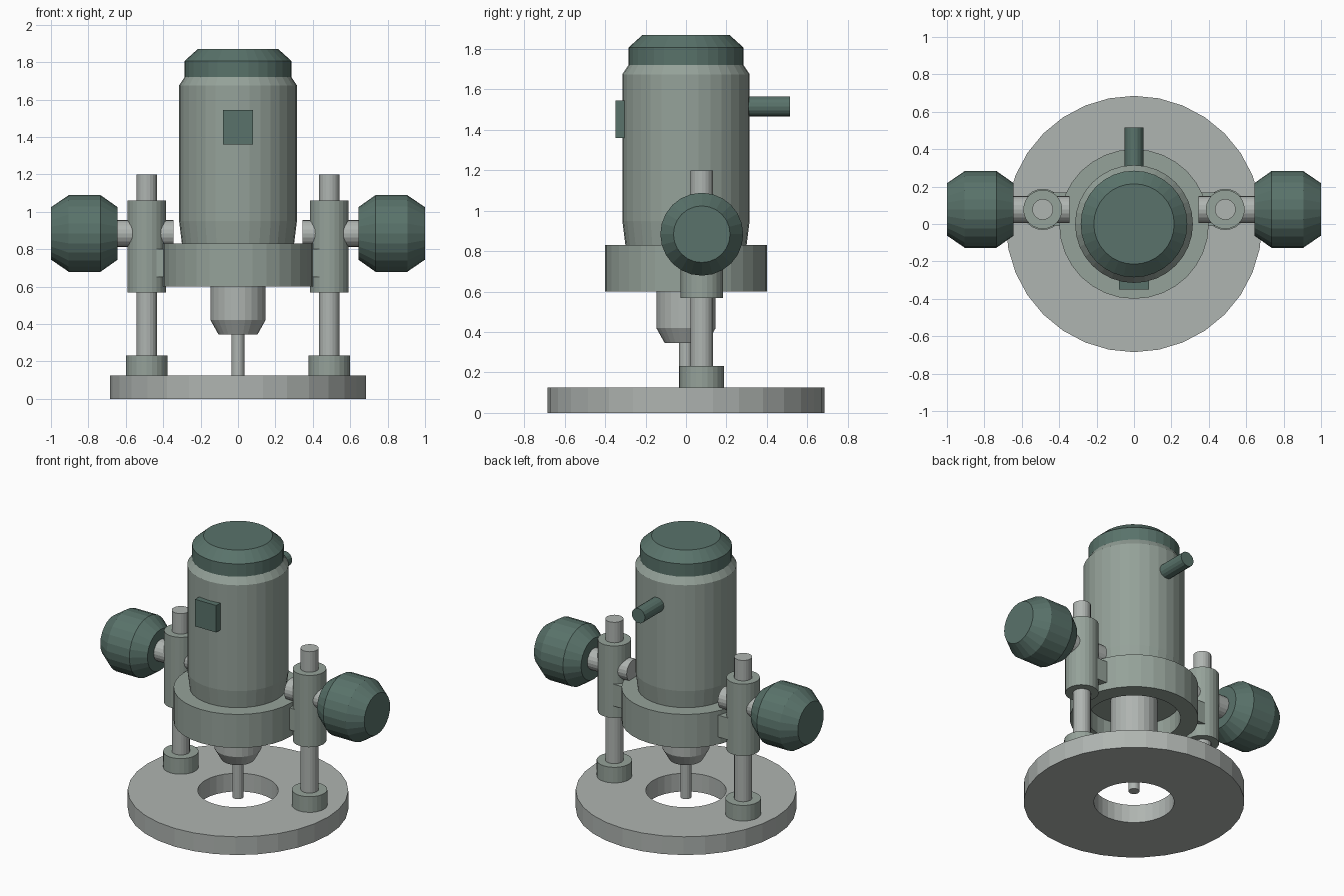
import bpy, bmesh
from math import pi, cos, sin
from mathutils import Matrix

if "Cube" in bpy.data.objects:
    bpy.data.objects.remove(bpy.data.objects["Cube"])


def colour(name, rgb):
    m = bpy.data.materials.new(name)
    m.diffuse_color = (*rgb, 1)
    m.use_nodes = True
    m.node_tree.nodes["Principled BSDF"].inputs["Base Color"].default_value = m.diffuse_color
    return m


SAGE = colour("sage_casting", (0.30, 0.36, 0.32))
DARK = colour("dark_green", (0.10, 0.17, 0.145))
STEEL = colour("pale_metal", (0.43, 0.46, 0.44))


def finish(name, bm, mat, matrix=Matrix()):
    bmesh.ops.transform(bm, matrix=matrix, verts=bm.verts)
    bmesh.ops.recalc_face_normals(bm, faces=bm.faces)
    me = bpy.data.meshes.new(name)
    bm.to_mesh(me)
    bm.free()
    me.materials.append(mat)
    ob = bpy.data.objects.new(name, me)
    bpy.context.collection.objects.link(ob)
    return ob


def lathe(name, profile, mat, sides=32, matrix=Matrix(), ring=False):
    """Revolve (radius, height) points; ring=True joins the profile into a loop."""
    bm = bmesh.new()
    loops = [[bm.verts.new((r * cos(2 * pi * i / sides), r * sin(2 * pi * i / sides), z))
              for i in range(sides)] for r, z in profile]
    pairs = list(zip(loops, loops[1:]))
    if ring:
        pairs.append((loops[-1], loops[0]))
    else:
        bm.faces.new(loops[0])
        bm.faces.new(loops[-1])
    for a, b in pairs:
        for i in range(sides):
            j = (i + 1) % sides
            bm.faces.new((a[i], a[j], b[j], b[i]))
    return finish(name, bm, mat, matrix)


def box(name, lo, hi, mat):
    bm = bmesh.new()
    bmesh.ops.create_cube(bm, size=1)
    size = [h - l for l, h in zip(lo, hi)]
    mid = [(h + l) / 2 for l, h in zip(lo, hi)]
    return finish(name, bm, mat, Matrix.Translation(mid) @ Matrix.Diagonal((*size, 1)))


# Base plate with round opening
lathe("base_plate", [(0.25, 0), (0.685, 0), (0.685, 0.125), (0.25, 0.125)], STEEL, ring=True)

# Motor, clamp ring, cap
lathe("motor_body", [(0.285, 0.72), (0.30, 0.83), (0.315, 0.95), (0.315, 1.675), (0.285, 1.72)], SAGE)
lathe("clamp_ring", [(0.29, 0.60), (0.40, 0.60), (0.40, 0.83), (0.29, 0.83)], SAGE, ring=True)
lathe("motor_cap", [(0.285, 1.72), (0.285, 1.807), (0.215, 1.87)], DARK)

# Collet and cutting bit
lathe("collet", [(0.105, 0.345), (0.147, 0.42), (0.147, 0.73)], STEEL, 24)
lathe("cutting_bit", [(0.035, 0.08), (0.035, 0.36)], STEEL, 16)

# Switch and cable stub
box("switch", (-0.08, -0.35, 1.36), (0.08, -0.29, 1.545), DARK)
lathe("cable_stub", [(0.05, 0.29), (0.05, 0.515)], DARK, 16,
      Matrix.Translation((0, 0, 1.516)) @ Matrix.Rotation(-pi / 2, 4, 'X'))

# Plunge columns and handles on both sides
PX, PY = 0.488, 0.078
for side, s in (("right", 1), ("left", -1)):
    at = Matrix.Translation((s * PX, PY, 0))
    lathe(side + "_column", [(0.056, 0.12), (0.056, 1.20)], STEEL, 20, at)
    lathe(side + "_column_foot", [(0.11, 0.12), (0.11, 0.232)], SAGE, 24, at)
    lathe(side + "_sleeve", [(0.104, 0.568), (0.104, 1.06)], SAGE, 24, at)
    x0, x1 = sorted((s * 0.34, s * PX))
    box(side + "_bracket", (x0, PY - 0.09, 0.65), (x1, PY + 0.09, 0.80), SAGE)
    out = Matrix.Translation((0, PY, 0.884)) @ Matrix.Rotation(s * pi / 2, 4, 'Y')
    lathe(side + "_handle_rod", [(0.072, 0.345), (0.072, 0.66)], STEEL, 20, out)
    lathe(side + "_knob", [(0.14, 0.643), (0.205, 0.735), (0.205, 0.905), (0.14, 1.0)], DARK, 24, out)
